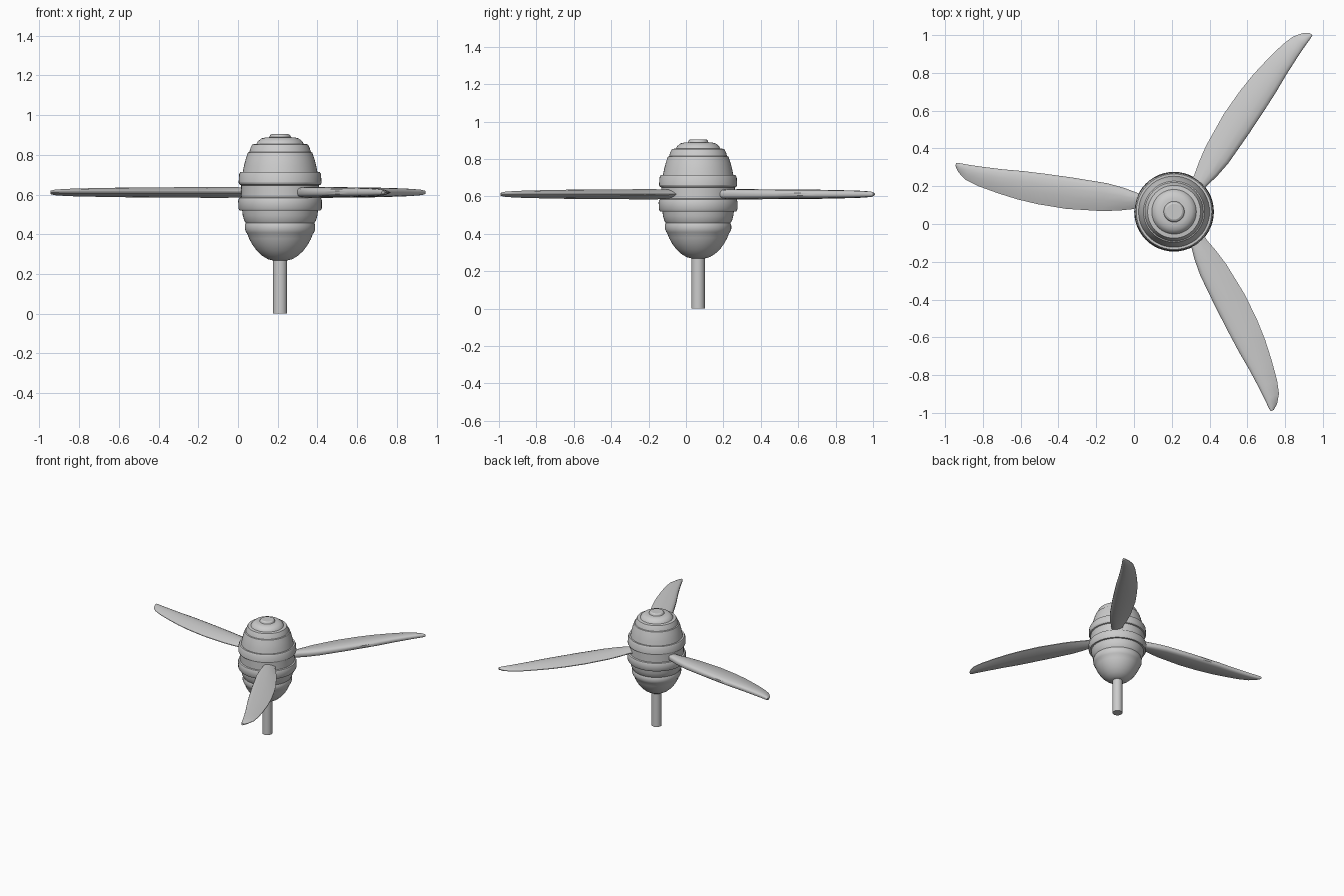
import bpy, bmesh, math
from mathutils import Vector

CX, CY = 0.212, 0.065


def finish(bm, name, angle):
    bmesh.ops.recalc_face_normals(bm, faces=bm.faces)
    me = bpy.data.meshes.new(name)
    bm.to_mesh(me)
    bm.free()
    ob = bpy.data.objects.new(name, me)
    bpy.context.collection.objects.link(ob)
    bpy.ops.object.select_all(action='DESELECT')
    ob.select_set(True)
    bpy.context.view_layer.objects.active = ob
    bpy.ops.object.shade_smooth_by_angle(angle=math.radians(angle))
    return ob


def skin(bm, rings):
    """Bridge consecutive closed vertex rings and cap both ends."""
    rings = [[bm.verts.new(p) for p in r] for r in rings]
    n = len(rings[0])
    for a, b in zip(rings, rings[1:]):
        for i in range(n):
            j = (i + 1) % n
            bm.faces.new((a[i], a[j], b[j], b[i]))
    bm.faces.new(rings[0])
    bm.faces.new(rings[-1])


def lathe(name, profile, segs):
    bm = bmesh.new()
    skin(bm, [[(CX + r * math.cos(2 * math.pi * i / segs),
                CY + r * math.sin(2 * math.pi * i / segs), z) for i in range(segs)]
              for r, z in profile])
    return finish(bm, name, 30)


# Hub: egg-shaped body with stepped rings (radius, height)
lathe("hub", [
    (0.035, 0.268), (0.062, 0.275), (0.090, 0.292), (0.117, 0.317), (0.139, 0.347),
    (0.156, 0.378), (0.165, 0.402), (0.170, 0.408), (0.177, 0.425), (0.177, 0.445),
    (0.173, 0.457), (0.181, 0.470), (0.188, 0.495), (0.191, 0.520),
    (0.204, 0.520), (0.210, 0.530), (0.211, 0.570), (0.206, 0.584), (0.196, 0.587),
    (0.196, 0.647), (0.204, 0.650), (0.209, 0.660), (0.206, 0.703), (0.200, 0.714),
    (0.188, 0.714), (0.182, 0.745), (0.173, 0.780), (0.162, 0.812),
    (0.155, 0.815), (0.149, 0.835), (0.140, 0.853), (0.118, 0.856),
    (0.112, 0.868), (0.094, 0.883), (0.072, 0.888), (0.055, 0.889),
    (0.050, 0.900), (0.042, 0.905)], 48)

# Shaft
lathe("shaft", [(0.036, 0.0), (0.036, 0.30)], 24)

# Blade stations: distance along, trailing edge, leading edge, half thickness
STATIONS = [
    (-0.08, -0.038, 0.036, 0.020), (0.0, -0.045, 0.044, 0.026), (0.07, -0.056, 0.066, 0.027),
    (0.16, -0.062, 0.088, 0.027), (0.35, -0.054, 0.115, 0.026), (0.50, -0.044, 0.121, 0.025),
    (0.61, -0.035, 0.118, 0.024), (0.72, -0.022, 0.107, 0.022), (0.83, -0.013, 0.091, 0.020),
    (0.90, -0.009, 0.072, 0.017), (0.945, -0.008, 0.042, 0.014), (0.968, -0.005, 0.012, 0.009)]
# Blade section: fraction of width, fraction of half thickness (thicker trailing edge)
UPPER = [(0.0, 0.3), (0.04, 0.65), (0.14, 0.9), (0.36, 1.0), (0.62, 0.78), (0.86, 0.4), (1.0, 0.1)]
SECTION = UPPER + [(u, -h) for u, h in reversed(UPPER)]


def blade(name, root, degrees):
    a = math.radians(degrees)
    along = Vector((math.cos(a), math.sin(a), 0))
    side = Vector((-along.y, along.x, 0))
    base = Vector((root[0], root[1], 0.611))
    bm = bmesh.new()
    skin(bm, [[base + along * d + side * (t + (l - t) * u) + Vector((0, 0, h * k))
               for u, h in SECTION] for d, t, l, k in STATIONS])
    finish(bm, name, 35)


blade("blade_back", (0.354, 0.233), 52.7)
blade("blade_left", (0.005, 0.122), 168.3)
blade("blade_front", (0.344, -0.101), 293.4)
